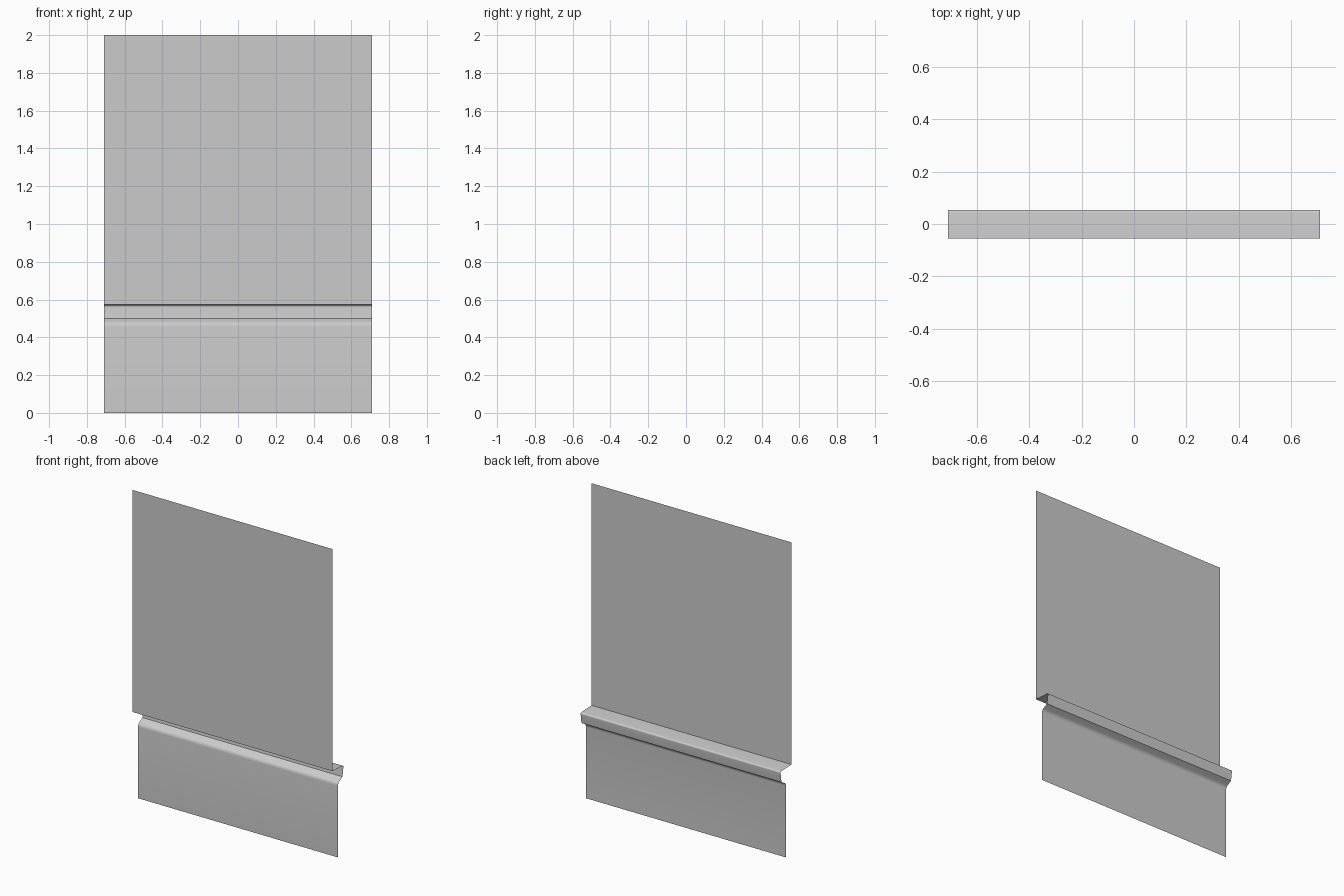
import bpy
import bmesh
import math
from mathutils import Vector

cube = bpy.data.objects.get("Cube")
if cube:
    bpy.data.objects.remove(cube, do_unlink=True)

HALF_WIDTH = 0.71

# Side profile, top to bottom: (y, z, corner radius)
PROFILE = [
    (-0.056, 2.0, 0),
    (-0.056, 0.575, 0),
    (0.056, 0.57, 0.012),
    (0.046, 0.5, 0),
    (0.0, 0.475, 0.018),
    (0.0, 0.0, 0),
]


def rounded(profile, steps=4):
    """Return the profile with its corners softened by short curves."""
    points = []
    for i, (y, z, r) in enumerate(profile):
        corner = Vector((y, z))
        if r == 0:
            points.append(corner)
            continue
        before = Vector(profile[i - 1][:2])
        after = Vector(profile[i + 1][:2])
        a = corner + (before - corner).normalized() * r
        b = corner + (after - corner).normalized() * r
        for k in range(steps + 1):
            t = k / steps
            points.append(a.lerp(corner, t).lerp(corner.lerp(b, t), t))
    return points


# Folded sheet: profile swept across the width
bm = bmesh.new()
rows = [[bm.verts.new((x, p.x, p.y)) for x in (-HALF_WIDTH, HALF_WIDTH)]
        for p in rounded(PROFILE)]
for upper, lower in zip(rows, rows[1:]):
    bm.faces.new((upper[0], lower[0], lower[1], upper[1]))
mesh = bpy.data.meshes.new("folded_panel")
bm.to_mesh(mesh)
bm.free()

panel = bpy.data.objects.new("folded_panel", mesh)
bpy.context.collection.objects.link(panel)
bpy.context.view_layer.objects.active = panel
panel.select_set(True)
bpy.ops.object.shade_smooth_by_angle(angle=math.radians(35))
